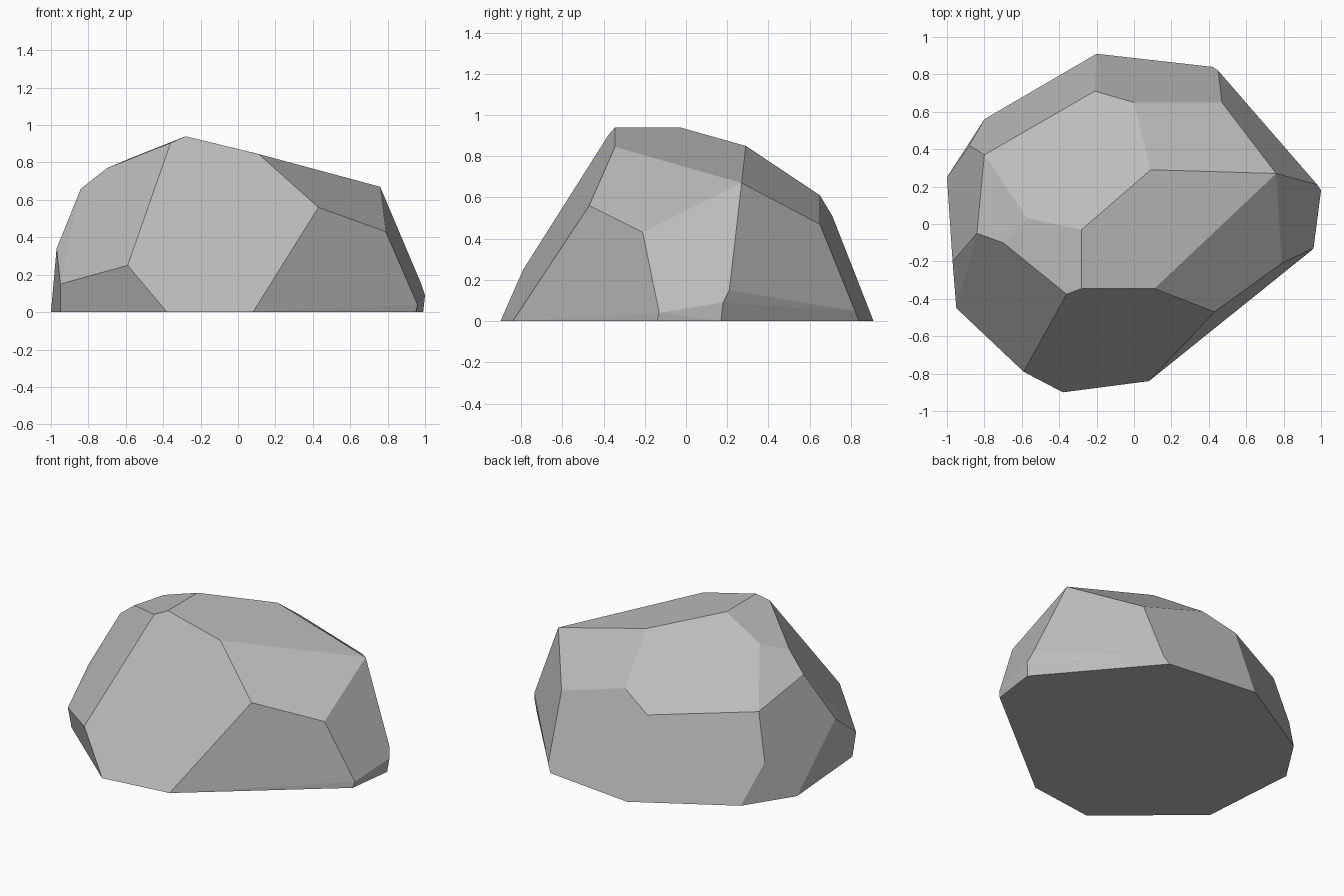
import bpy
import bmesh
import math

# Remove only the default cube
default_cube = bpy.data.objects.get("Cube")
if default_cube:
    bpy.data.objects.remove(default_cube, do_unlink=True)


def make_material(name, color):
    material = bpy.data.materials.new(name)
    material.use_nodes = True
    material.diffuse_color = color
    shader = next(n for n in material.node_tree.nodes if n.type == "BSDF_PRINCIPLED")
    shader.inputs["Base Color"].default_value = color
    shader.inputs["Roughness"].default_value = 0.9
    return material


def make_faceted_stone(name, corners, material):
    """Wrap the corners in a hull and merge its triangles into broad facets."""
    bm = bmesh.new()
    for corner in corners:
        bm.verts.new(corner)
    hull = bmesh.ops.convex_hull(bm, input=bm.verts[:], use_existing_faces=False)
    unused = {v for v in hull["geom_interior"] + hull["geom_unused"]
              if isinstance(v, bmesh.types.BMVert) and v.is_valid}
    bmesh.ops.delete(bm, geom=list(unused), context="VERTS")
    bmesh.ops.dissolve_limit(bm, angle_limit=math.radians(4),
                             verts=bm.verts[:], edges=bm.edges[:])
    bmesh.ops.recalc_face_normals(bm, faces=bm.faces[:])
    for face in bm.faces:
        face.smooth = False
    mesh = bpy.data.meshes.new(name)
    bm.to_mesh(mesh)
    bm.free()
    mesh.materials.append(material)
    stone = bpy.data.objects.new(name, mesh)
    bpy.context.collection.objects.link(stone)
    return stone


# Ground outline, counterclockwise from the front
footprint = [
    (-.38, -.9), (.08, -.84), (.95, -.14), (.99, .17), (.42, .84),
    (-.2, .91), (-.8, .56), (-1, .25), (-.95, -.41),
]

# Chipped corners just above the ground
low_chips = [
    (.96, -.13, .04), (1, .18, .09), (.98, .21, .15), (.45, .82, .05),
    (-.88, .42, .26), (-.95, -.45, .15), (-.59, -.79, .25), (-.97, -.2, .34),
]

# Shoulder corners where the sides meet the upper facets
shoulder = [
    (.43, -.47, .56), (.79, -.21, .43), (.76, .27, .67), (.47, .65, .47),
    (0, .65, .61), (-.21, .71, .51), (-.8, .37, .56), (-.84, -.05, .66),
]

# Crown ridge
crown = [
    (-.7, -.1, .77), (-.57, .03, .825), (-.36, -.375, .905),
    (-.28, -.345, .94), (-.28, -.03, .94), (.09, .29, .85), (.11, -.345, .845),
]

stone_grey = make_material("stone grey", (.5, .5, .5, 1))
base = [(x, y, 0) for x, y in footprint]
make_faceted_stone("boulder", base + low_chips + shoulder + crown, stone_grey)
